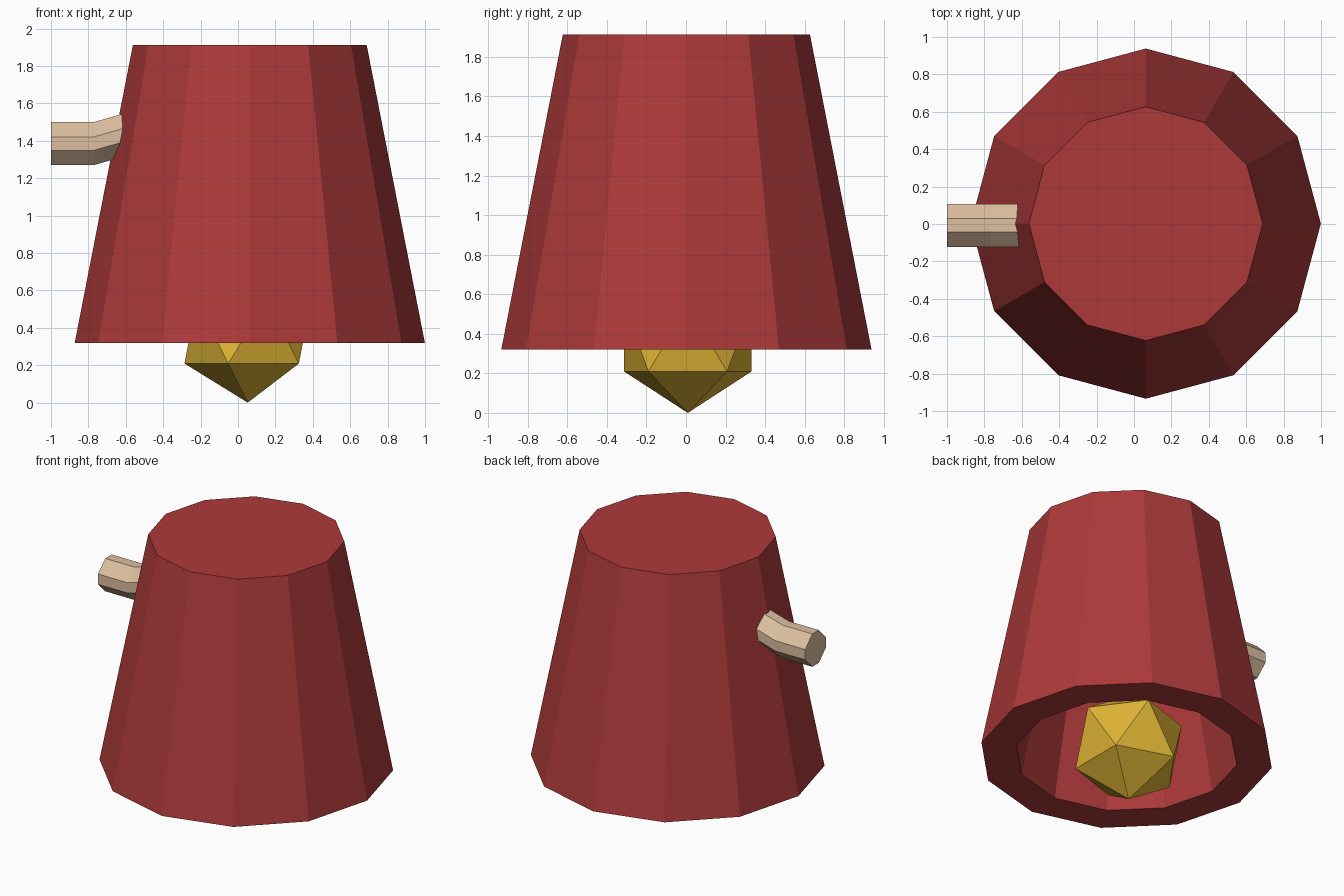
import bpy, bmesh, math
from mathutils import Vector

if "Cube" in bpy.data.objects:
    bpy.data.objects.remove(bpy.data.objects["Cube"])


def material(name, rgb):
    m = bpy.data.materials.new(name)
    m.diffuse_color = (*rgb, 1)
    m.use_nodes = True
    m.node_tree.nodes["Principled BSDF"].inputs["Base Color"].default_value = m.diffuse_color
    return m


RED = material("bell red", (0.42, 0.042, 0.042))
GOLD = material("clapper gold", (0.73, 0.456, 0.035))
TAN = material("handle wood", (0.71, 0.52, 0.35))


def finish(bm, name, mat):
    bmesh.ops.recalc_face_normals(bm, faces=bm.faces)
    me = bpy.data.meshes.new(name)
    bm.to_mesh(me)
    bm.free()
    me.materials.append(mat)
    ob = bpy.data.objects.new(name, me)
    bpy.context.collection.objects.link(ob)
    return ob


def loft(rings, name, mat):
    """Skin a list of closed rings and cap both ends."""
    bm = bmesh.new()
    vs = [[bm.verts.new(p) for p in ring] for ring in rings]
    n = len(vs[0])
    for a, b in zip(vs, vs[1:]):
        for i in range(n):
            j = (i + 1) % n
            bm.faces.new((a[i], a[j], b[j], b[i]))
    bm.faces.new(vs[0])
    bm.faces.new(vs[-1])
    return finish(bm, name, mat)


def circle(r, z, cx=0.063, cy=0.002, n=12):
    return [(cx + r * math.cos(math.tau * i / n),
             cy + r * math.sin(math.tau * i / n), z) for i in range(n)]


# Bell: tapered twelve-sided shell, from outer top round the rim to inner ceiling
loft([circle(0.625, 1.912), circle(0.936, 0.32),
      circle(0.71, 0.32), circle(0.44, 1.70)], "bell", RED)

# Clapper: faceted ball hanging in the mouth
bm = bmesh.new()
bmesh.ops.create_icosphere(bm, subdivisions=1, radius=0.378)
bmesh.ops.translate(bm, vec=Vector((0.052, 0.009, 0.378)), verts=bm.verts)
finish(bm, "clapper", GOLD)

# Handle: bevelled square bar, straight then rising into the bell wall
a, b = 0.115, 0.036
section = [(a, -b), (a, b), (b, a), (-b, a), (-a, b), (-a, -b), (-b, -a), (b, -a)]
path = [(-1.0, 1.385), (-0.77, 1.385), (-0.50, 1.462)]
loft([[(x, -0.007 + u, z + v) for u, v in section] for x, z in path], "handle", TAN)
